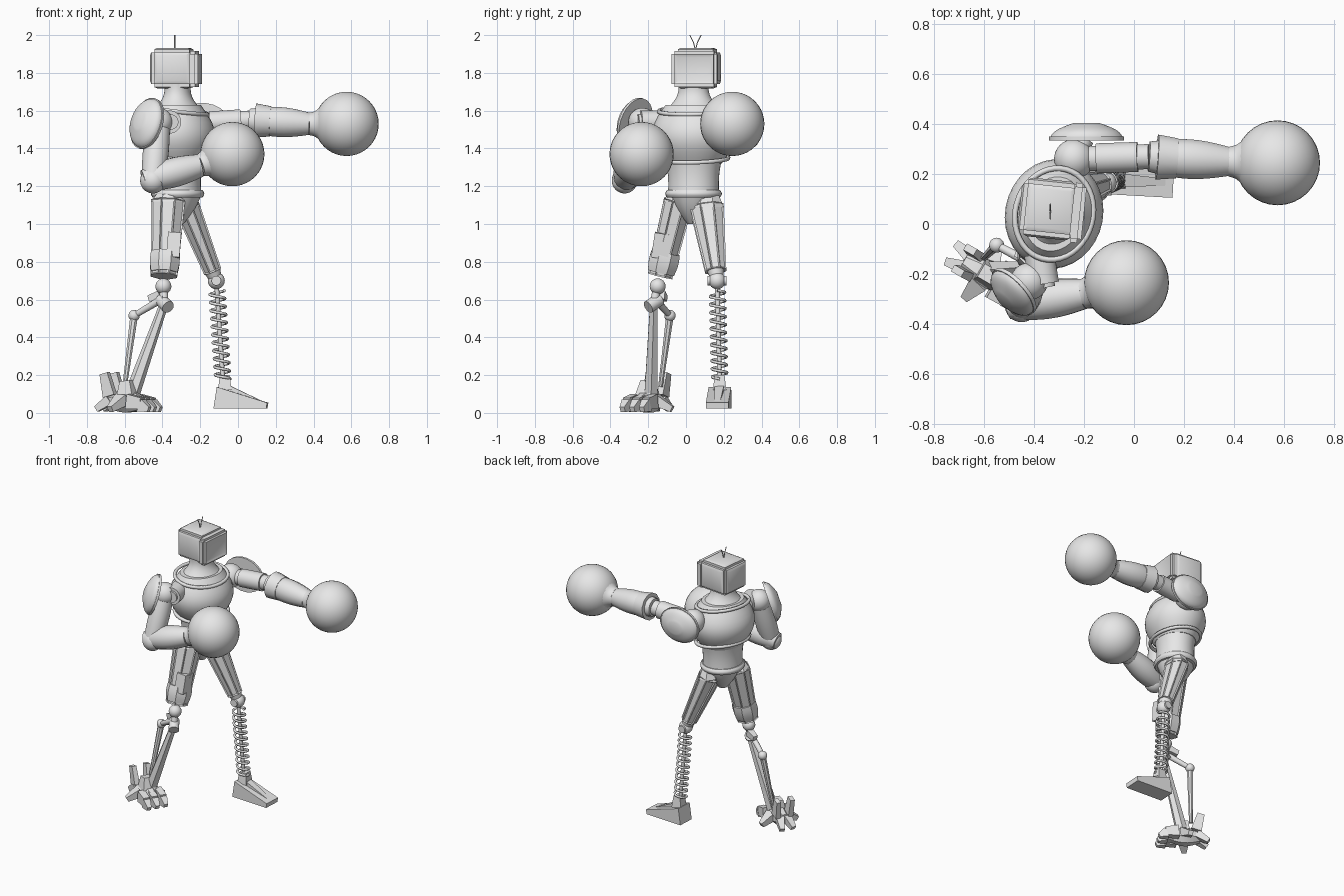
import bpy, bmesh
from math import sin, cos, pi, radians
from mathutils import Vector, Matrix

if "Cube" in bpy.data.objects:
    bpy.data.objects.remove(bpy.data.objects["Cube"], do_unlink=True)

grey = bpy.data.materials.new("light grey metal")
grey.use_nodes = True
grey.diffuse_color = (.8, .8, .8, 1)
grey.node_tree.nodes["Principled BSDF"].inputs["Base Color"].default_value = grey.diffuse_color

X, Y, Z = Matrix.Identity(3)
TURN = radians(-15)
FACING = Vector((cos(TURN), sin(TURN), 0))
SIDEWAYS = Z.cross(FACING)


def link(name, data):
    data.materials.append(grey)
    bpy.context.collection.objects.link(bpy.data.objects.new(name, data))


def finish(name, bm):
    bmesh.ops.recalc_face_normals(bm, faces=bm.faces)
    mesh = bpy.data.meshes.new(name)
    bm.to_mesh(mesh)
    bm.free()
    mesh.shade_smooth()
    mesh.set_sharp_from_angle(angle=radians(30))
    link(name, mesh)


def limb(name, start, end, size, end_size=None, bulge=0, sides=24, ref=Z, panels=False):
    """Tapered tube between two points; a size is a radius or a pair of half-widths."""
    start, end = Vector(start), Vector(end)
    axis = (end - start).normalized()
    u = (ref - axis * ref.dot(axis)).normalized()
    v = axis.cross(u)
    first, last = (Vector(s if isinstance(s, tuple) else (s, s)) for s in (size, end_size or size))
    steps = 10 if bulge else 1
    corner = 1 / cos(pi / sides)
    bm = bmesh.new()
    rings = []
    for k in range(steps + 1):
        t = k / steps
        a, b = (first.lerp(last, t) + Vector((bulge, bulge)) * sin(pi * t)) * corner
        angles = [(i + .5) * 2 * pi / sides for i in range(sides)]
        rings.append([bm.verts.new(start.lerp(end, t) + u * a * cos(q) + v * b * sin(q)) for q in angles])
    walls = []
    for low, high in zip(rings, rings[1:]):
        for i in range(sides):
            walls.append(bm.faces.new((low[i - 1], low[i], high[i], high[i - 1])))
    bm.faces.new(rings[0])
    bm.faces.new(rings[-1])
    if panels:
        bmesh.ops.recalc_face_normals(bm, faces=bm.faces)
        bmesh.ops.inset_individual(bm, faces=walls, thickness=.01, depth=-.006)
    finish(name, bm)


def block(name, start, end, size, end_size=None, ref=Z):
    limb(name, start, end, size, end_size, sides=4, ref=ref)


def ball(name, centre, radius):
    bm = bmesh.new()
    bmesh.ops.create_uvsphere(bm, u_segments=32, v_segments=20, radius=radius,
                              matrix=Matrix.Translation(centre))
    finish(name, bm)


def wire(name, points, radius, closed=False):
    curve = bpy.data.curves.new(name, "CURVE")
    curve.dimensions, curve.bevel_depth, curve.bevel_resolution = "3D", radius, 1
    curve.use_fill_caps = True
    spline = curve.splines.new("POLY")
    spline.points.add(len(points) - 1)
    for target, p in zip(spline.points, points):
        target.co = (*p, 1)
    spline.use_cyclic_u = closed
    link(name, curve)


def head_box(name, centre, size, depth):
    bm = bmesh.new()
    shape = Matrix.Translation(centre) @ Matrix.Rotation(radians(-6), 4, "Z") @ Matrix.Diagonal((*size, 1))
    bmesh.ops.create_cube(bm, size=1, matrix=shape)
    bmesh.ops.bevel(bm, geom=bm.edges[:], offset=.016, segments=2, affect="EDGES")
    large = [f for f in bm.faces if f.calc_area() > .02]
    bmesh.ops.inset_individual(bm, faces=large, thickness=.024, depth=depth)
    finish(name, bm)


def glove(side, cuff, centre):
    cuff, centre = Vector(cuff), Vector(centre)
    limb(side + "_cuff", cuff, cuff.lerp(centre, .4), .06, .12, bulge=-.015)
    ball(side + "_glove", centre, .17)


def shoulder_pad(side, centre, normal, tall, wide):
    centre, normal = Vector(centre), Vector(normal).normalized()
    rim = centre + normal * .015
    limb(side + "_pad_rim", centre, rim, (tall, wide))
    limb(side + "_pad_dome", rim, centre + normal * .07, (tall * .96, wide * .96), (tall / 3, wide / 3), bulge=.02)


# Head, face bezel and antennas
head_box("head", (-.34, .06, 1.825), (.22, .22, .2), .008)
head_box("face_bezel", (-.23, .045, 1.82), (.06, .24, .19), -.008)
root = Vector((-.335, .05, 1.92))
for name, lean in (("left", .03), ("right", -.03)):
    wire(name + "_antenna", [root, root + Z * .04 + Y * lean / 3, root + Z * .08 + Y * lean], .003)


# Torso with collar and rib trims
def upright(name, low, high, size, end_size, bulge=0, sides=32):
    centre = -.32 * X + .04 * Y
    limb(name, centre + Z * low, centre + Z * high, size, end_size, bulge, sides, FACING)


def trim(name, height, depth, width):
    ring = [2 * pi * i / 40 for i in range(40)]
    wire(name, [Vector((-.32, .04, height - .02 * cos(q))) + FACING * depth * cos(q)
                + SIDEWAYS * width * sin(q) for q in ring], .012, True)


upright("pelvis", 1, 1.15, .03, .12, .01, 12)
upright("belt", 1.14, 1.18, (.13, .14), None, .01)
upright("waist", 1.16, 1.38, (.125, .135), (.14, .16), -.01)
upright("chest", 1.32, 1.63, (.13, .15), (.12, .15), .07)
upright("neck", 1.61, 1.74, (.12, .14), (.07, .08), -.02)
trim("collar", 1.6, .155, .185)
trim("rib_trim", 1.345, .16, .185)

# Left arm, stretched out
shoulder, elbow, wrist = Vector((-.24, .26, 1.53)), Vector((.06, .27, 1.55)), Vector((.38, .25, 1.53))
ball("left_shoulder", shoulder, .08)
limb("left_upper_arm", shoulder, elbow, .05)
limb("left_arm_sleeve", shoulder.lerp(elbow, .3), shoulder.lerp(elbow, .85), .06)
limb("left_forearm", elbow, wrist, .06, .058, bulge=.02, sides=12)
limb("left_forearm_guard", elbow.lerp(wrist, .1), elbow.lerp(wrist, .35), .09, .08, sides=12)
glove("left", wrist, (.575, .245, 1.53))
shoulder_pad("left", (-.19, .335, 1.52), Y, .12, .15)
limb("left_pad_mount", shoulder, (-.2, .34, 1.52), .04)

# Right arm, bent in guard
shoulder, elbow, wrist = Vector((-.42, -.23, 1.54)), Vector((-.45, -.325, 1.23)), Vector((-.2, -.28, 1.31))
ball("right_shoulder", shoulder, .075)
limb("right_shoulder_joint", (-.38, -.12, 1.54), (-.36, -.24, 1.54), .06)
limb("right_shoulder_cap", (-.36, -.23, 1.54), (-.355, -.255, 1.54), .04)
limb("right_upper_arm", shoulder, elbow, .06, bulge=.008)
ball("right_elbow", elbow, .068)
limb("right_forearm", elbow - X * .05, wrist, .055, .06, bulge=.02, sides=12)
glove("right", wrist, (-.03, -.235, 1.37))
shoulder_pad("right", (-.475, -.265, 1.53), (-.7, -.65, .3), .14, .115)

# Left leg: panelled thigh, knee, spring shin and wedge foot
hip, knee, ankle = Vector((-.27, .11, 1.09)), Vector((-.115, .165, .7)), Vector((-.08, .178, .18))
limb("left_hip", hip + Z * .06, hip, (.065, .05), (.09, .068), sides=8, ref=Y)
limb("left_thigh", hip, hip.lerp(knee, .87), (.09, .068), (.056, .048), sides=8, ref=Y, panels=True)
limb("left_thigh_end", hip.lerp(knee, .86), knee, .045, .03)
ball("left_knee", knee, .045)
limb("left_knee_pin", knee - Y * .05, knee + Y * .05, .025)
limb("left_spring_cap", knee, knee - Z * .06, .038, .03)
limb("left_spring_core", knee, ankle, .012)
turns, steps = 11, 14
top = knee.lerp(ankle, .1)
coil = [(i / (turns * steps), 2 * pi * i / steps) for i in range(turns * steps + 1)]
wire("left_spring", [top.lerp(ankle, t) + (X * cos(q) + Y * sin(q)) * .04 for t, q in coil], .008)
block("left_ankle", (-.07, .178, .12), (-.07, .178, .2), .036, .026, ref=X)
block("left_foot", (-.118, .18, .08), (.155, .165, .038), (.058, .06), (.016, .06))
block("left_foot_ridge", (-.05, .176, .12), (.12, .167, .05), .025, .015)

# Right leg: panelled thigh, knee cuff and strut shin
hip, knee, pin = Vector((-.37, -.04, 1.12)), Vector((-.395, -.15, .67)), Vector((-.39, -.17, .58))
strut, heel = Vector((-.55, -.085, .515)), Vector((-.6, -.135, .14))
limb("right_hip", hip + Z * .04, hip, .06, (.078, .09), sides=8, ref=Y)
limb("right_thigh", hip, hip.lerp(knee, .88), (.078, .09), (.066, .07), sides=8, ref=Y, panels=True)
limb("right_knee_cuff", hip.lerp(knee, .6), hip.lerp(knee, .84), .075, .07, bulge=.006, sides=8, ref=Y)
block("right_thigh_pouch", (-.335, -.12, .95), (-.345, -.14, .82), (.035, .045), ref=X)
ball("right_knee", knee, .042)
limb("right_knee_link", knee, pin, .022)
limb("right_knee_pin", pin + Vector((-.02, .03, .02)), pin + Vector((.02, -.03, -.02)), .034)
limb("right_strut_upper", pin + Z * .03, strut, .02, .016)
block("right_strut_clevis", (-.41, -.135, .625), (-.47, -.115, .605), .023, .017)
ball("right_strut_joint", strut, .03)
limb("right_strut_lower", strut, heel, .02, .012, sides=8)
limb("right_shin", pin, (-.56, -.185, .1), .02, .035, sides=6, ref=Y)

# Right foot: claws set around a core
FORWARD, OUT = Vector((.86, -.5, 0)), Vector((.5, .86, 0))


def foot(forward, out, height):
    return Vector((-.595, -.195, height)) + FORWARD * forward + OUT * out


limb("claw_core", foot(-.1, 0, .065), foot(.11, 0, .055), .035, .03, bulge=.025, sides=8)
block("claw_ankle", foot(.02, 0, .08), foot(.01, 0, .17), .05, .03, ref=FORWARD)
for name, o in (("right", -.06), ("middle", 0), ("left", .06)):
    block(name + "_toe", foot(.05, o, .06), foot(.135, o, .05), (.04, .024), (.03, .022))
    block(name + "_toe_tip", foot(.13, o, .04), foot(.18, o, .018), (.035, .024), .014)
for name, s in (("right", -1), ("left", 1)):
    block(name + "_side_claw", foot(0, s * .04, .07), foot(-.02, s * .13, .02), (.03, .04), .016)
    block(name + "_heel_claw", foot(-.08, s * .025, .07), foot(-.155, s * .04, .02), .027, .016)
    block(name + "_ankle_fin", foot(-.07, s * .045, .09), foot(-.1, s * .05, .21), (.035, .018), (.024, .015), FORWARD)
